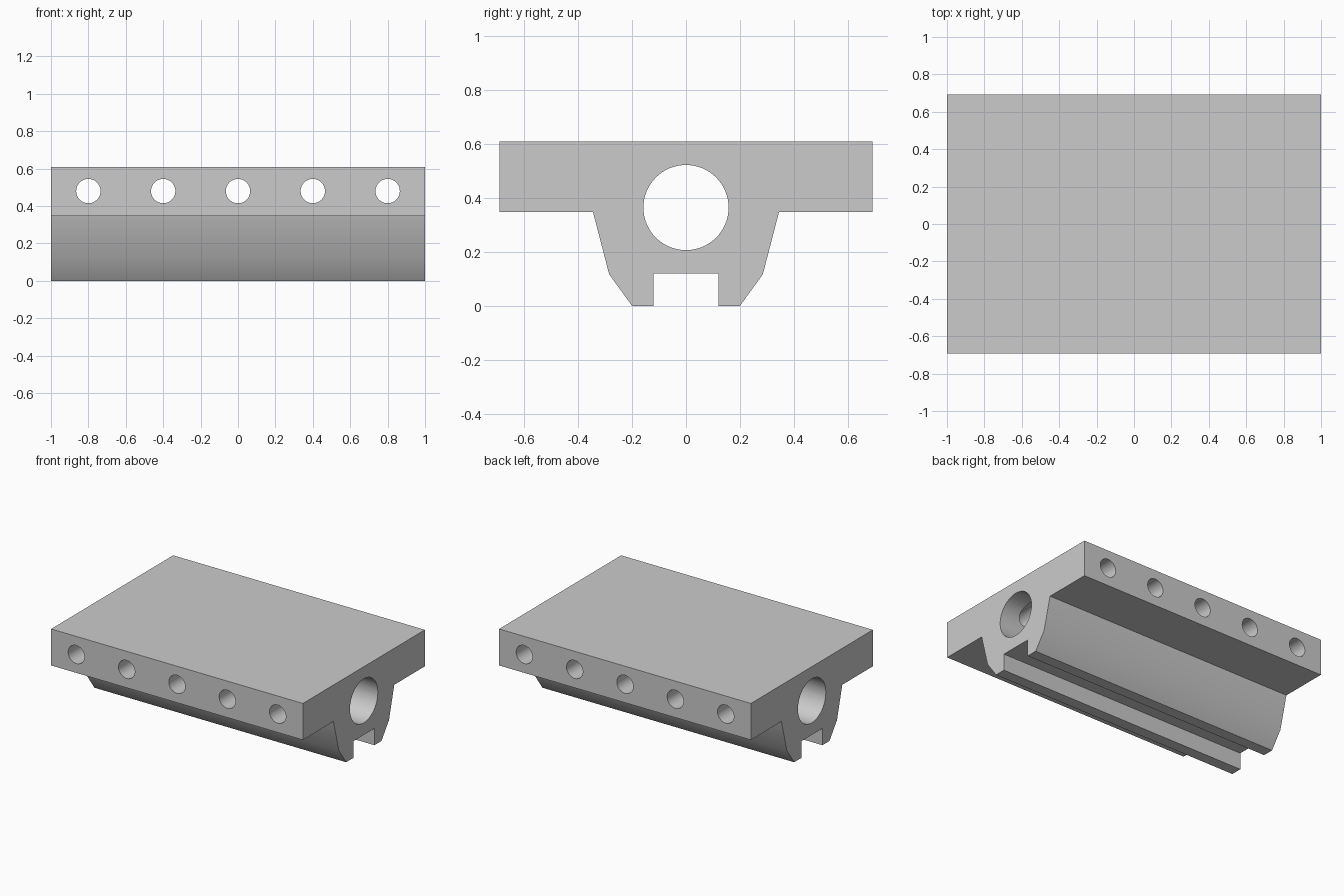
import bpy
import bmesh
from math import pi
from mathutils import Matrix, Vector

cube = bpy.data.objects.get("Cube")
if cube:
    bpy.data.objects.remove(cube, do_unlink=True)

# One plain grey for the whole part
grey = bpy.data.materials.new("light_grey")
grey.use_nodes = True
colour = (0.6, 0.6, 0.6, 1)
grey.diffuse_color = colour
grey.node_tree.nodes["Principled BSDF"].inputs["Base Color"].default_value = colour


def add_object(name, bm):
    bmesh.ops.recalc_face_normals(bm, faces=bm.faces)
    mesh = bpy.data.meshes.new(name)
    bm.to_mesh(mesh)
    bm.free()
    mesh.materials.append(grey)
    obj = bpy.data.objects.new(name, mesh)
    bpy.context.collection.objects.link(obj)
    return obj


def add_cylinder(bm, radius, length, centre, axis):
    turn = Matrix.Rotation(pi / 2, 4, axis)
    bmesh.ops.create_cone(bm, cap_ends=True, segments=64, radius1=radius,
                          radius2=radius, depth=length,
                          matrix=Matrix.Translation(centre) @ turn)


# Carriage: mirrored end profile (y, z) swept along x
half = [(0.12, 0.12), (0.12, 0), (0.2, 0), (0.285, 0.117),
        (0.345, 0.348), (0.692, 0.348), (0.692, 0.61)]
profile = half + [(-y, z) for y, z in reversed(half)]
bm = bmesh.new()
end = bm.faces.new([bm.verts.new((-1, y, z)) for y, z in profile])
swept = bmesh.ops.extrude_face_region(bm, geom=[end], use_keep_orig=True)
bmesh.ops.translate(bm, vec=(2, 0, 0),
                    verts=[v for v in swept["geom"] if isinstance(v, bmesh.types.BMVert)])
carriage = add_object("carriage", bm)

# Cutters: lengthwise bore and a row of cross holes
bore = bmesh.new()
add_cylinder(bore, 0.158, 2.4, Vector((0, 0, 0.365)), 'Y')
holes = bmesh.new()
for i in range(-2, 3):
    add_cylinder(holes, 0.065, 1.8, Vector((0.4 * i, 0, 0.48)), 'X')

for name, cutter_bm in (("bore_cutter", bore), ("cross_hole_cutter", holes)):
    cutter = add_object(name, cutter_bm)
    cutter.hide_render = True
    cutter.hide_viewport = True
    cutter.display_type = 'WIRE'
    cut = carriage.modifiers.new(name, 'BOOLEAN')
    cut.operation = 'DIFFERENCE'
    cut.solver = 'EXACT'
    cut.object = cutter

# Bake the cuts, then remove the cutters
bpy.context.view_layer.update()
bpy.ops.object.select_all(action='DESELECT')
carriage.select_set(True)
bpy.context.view_layer.objects.active = carriage
for mod in list(carriage.modifiers):
    cutter = mod.object
    bpy.ops.object.modifier_apply(modifier=mod.name)
    bpy.data.objects.remove(cutter, do_unlink=True)

# Smooth bores and flanks, crisp corners
bpy.ops.object.shade_smooth_by_angle(angle=pi / 6)
